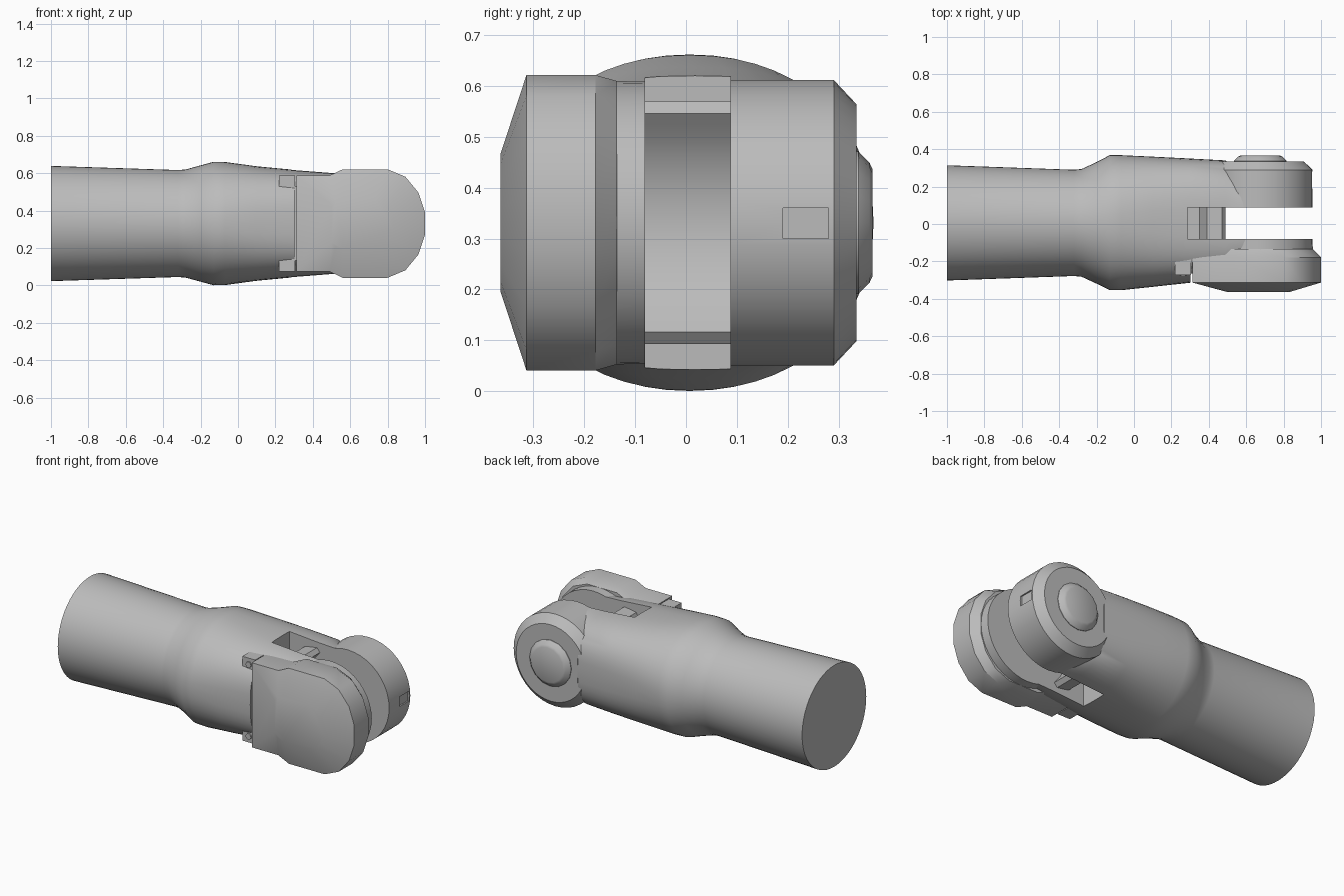
import bpy, bmesh, math
from mathutils import Matrix

cube = bpy.data.objects.get("Cube")
if cube:
    bpy.data.objects.remove(cube, do_unlink=True)

ZC = 0.331  # height of the main axis

grey = bpy.data.materials.new("plain grey")
grey.use_nodes = True
grey.diffuse_color = (0.5, 0.5, 0.5, 1)
grey.node_tree.nodes["Principled BSDF"].inputs["Base Color"].default_value = (0.5, 0.5, 0.5, 1)


def finish(name, bm):
    bmesh.ops.recalc_face_normals(bm, faces=bm.faces)
    mesh = bpy.data.meshes.new(name)
    bm.to_mesh(mesh)
    bm.free()
    mesh.materials.append(grey)
    ob = bpy.data.objects.new(name, mesh)
    bpy.context.collection.objects.link(ob)
    return ob


def loft(name, rings):
    """Skin a list of equally long point rings and cap both ends."""
    bm = bmesh.new()
    loops = [[bm.verts.new(p) for p in ring] for ring in rings]
    n = len(loops[0])
    for a, b in zip(loops, loops[1:]):
        for i in range(n):
            j = (i + 1) % n
            bm.faces.new((a[i], a[j], b[j], b[i]))
    bm.faces.new(loops[0])
    bm.faces.new(loops[-1])
    return finish(name, bm)


def disc(name, cx, profile, n=40):
    """Turned part around the y axis; profile is (y, radius)."""
    turn = [2 * math.pi * i / n for i in range(n)]
    return loft(name, [[(cx + r * math.cos(a), y, ZC + r * math.sin(a)) for a in turn]
                       for y, r in profile])


def box(name, x, y, z):
    bm = bmesh.new()
    bmesh.ops.create_cube(bm, size=1)
    mid = [(a + b) / 2 for a, b in (x, y, z)]
    bmesh.ops.transform(bm, verts=bm.verts, matrix=Matrix.Translation(mid) @ Matrix.Diagonal(
        (x[1] - x[0], y[1] - y[0], z[1] - z[0], 1)))
    return finish(name, bm)


def cut(ob, cutter):
    cutter.hide_render = True
    mod = ob.modifiers.new("cut", "BOOLEAN")
    mod.operation = "DIFFERENCE"
    mod.solver = "EXACT"
    mod.object = cutter
    bpy.context.view_layer.objects.active = ob
    bpy.ops.object.modifier_apply(modifier=mod.name)
    bpy.data.objects.remove(cutter, do_unlink=True)


def oval(x, yc, ry, rz, power=2, n=56):
    """Cross-section ring: round at power 2, squarer above it."""
    def bend(v):
        return math.copysign(abs(v) ** (2 / power), v)
    turn = [2 * math.pi * i / n for i in range(n)]
    return [(x, yc + ry * bend(math.cos(a)), ZC + rz * bend(math.sin(a))) for a in turn]


# Limb: tube, flared collar and squarer fork root (x, y centre, y radius, z radius, power)
limb = loft("limb", [oval(*s) for s in (
    (-1, .006, .308, .308), (-.32, .006, .284, .286), (-.28, .006, .288, .289),
    (-.2, .006, .325, .311), (-.13, .007, .361, .33, 2.1), (-.07, .007, .361, .329, 2.15),
    (.1, .012, .348, .306, 2.5), (.3, .018, .332, .287, 2.8), (.49, .02, .32, .272, 3),
    (.55, .01, .28, .27, 3), (.68, .01, .25, .265, 3))])
cut(limb, box("fork_cutter", (.285, 1.2), (-.08, .087), (-.2, 1)))
cut(limb, box("cover_cutter", (.302, 1.2), (-.6, -.265), (-.2, 1)))

# Web at the root of the fork, hollowed around the pivot, with a pocket behind each lip
upper = [(.27, .13), (.35, .13), (.39, .225), (.47, .238), (.49, .214)]
hollow = []
for i in range(1, 14):
    a = math.radians(48 - 96 * i / 14)
    hollow.append((.69 - .29 * math.cos(a), .29 * math.sin(a)))
side = upper + hollow + [(x, -z) for x, z in reversed(upper)]
web = loft("fork_web", [[(x, y, ZC + z) for x, z in side] for y in (-.085, .092)])

# Back prong with bevelled rim, hub and a small recess on its end
back_prong = disc("back_prong", .675, [(.087, .28), (.29, .28), (.335, .232)])
cut(back_prong, box("recess_cutter", (.944, 1.1), (.19, .28), (.3, .36)))
back_hub = disc("back_hub", .675, [(.32, .14), (.338, .14), (.36, .118), (.366, .105)], 16)

# Front prong: inner disc stepping out to the cover
front_prong = disc("front_prong", .678, [(-.2, .279), (-.08, .277)])

# Domed cover: one half of the outline, mirrored below the axis
half = [(.312, .257), (.49, .257), (.56, .29), (.8, .29), (.895, .25), (.965, .165), (1, .06)]
outline = half + [(x, -z) for x, z in reversed(half)]
face_half = [(.50, .10), (.52, .12), (.56, .135), (.73, .135), (.78, .115), (.81, .08), (.83, .03)]
face = face_half + [(x, -z) for x, z in reversed(face_half)]


def rim(points, y, inset=0):
    return [(x - inset * (x > .6), y, ZC + z * (1 - inset)) for x, z in points]


cover = loft("front_cover", [rim(outline, -.135, .042), rim(outline, -.178),
                             rim(outline, -.313), rim(face, -.364)])

# Hinge tabs with screws beside the cover
tabs = []
for label, s in (("upper", 1), ("lower", -1)):
    z = sorted((ZC + s * .18, ZC + s * .256))
    tabs.append(box(label + "_tab", (.22, .306), (-.272, -.18), z))
    screw = disc(label + "_screw", .264, [(-.279, .018), (-.26, .018)], 12)
    screw.location.z = s * .218
    tabs.append(screw)

# Smooth shading with sharp edges kept
bpy.ops.object.select_all(action="DESELECT")
for ob in [limb, web, back_prong, back_hub, front_prong, cover] + tabs:
    ob.select_set(True)
bpy.context.view_layer.objects.active = limb
bpy.ops.object.shade_smooth_by_angle(angle=math.radians(28))
